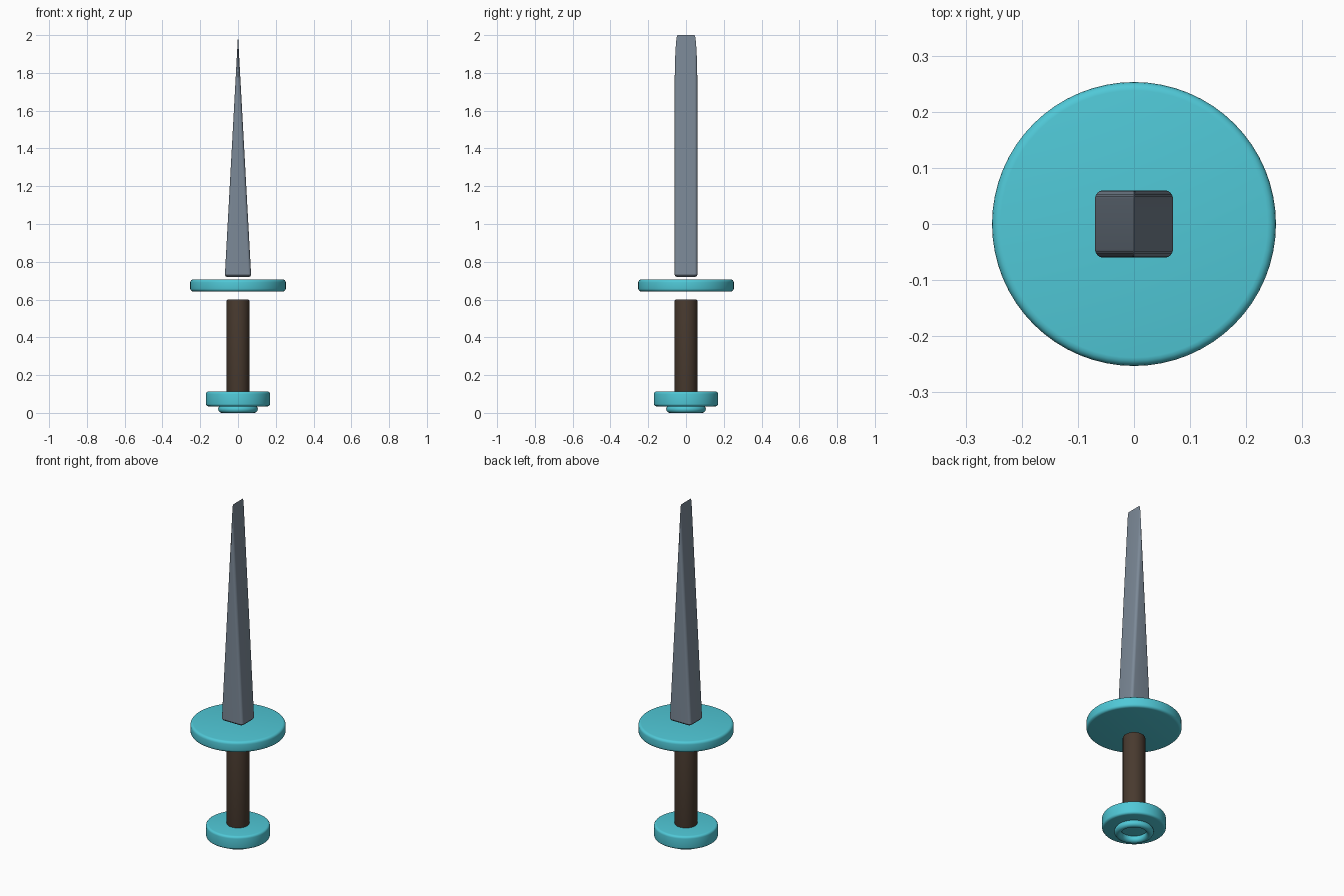
import bpy, bmesh, math

if "Cube" in bpy.data.objects:
    bpy.data.objects.remove(bpy.data.objects["Cube"])


def material(name, rgb):
    m = bpy.data.materials.new(name)
    m.diffuse_color = (*rgb, 1)
    m.use_nodes = True
    m.node_tree.nodes["Principled BSDF"].inputs["Base Color"].default_value = m.diffuse_color
    return m


teal = material("teal", (0.08, 0.58, 0.68))
brown = material("brown", (0.065, 0.042, 0.028))
steel = material("steel", (0.20, 0.25, 0.31))


def finish(ob, name, mat):
    ob.name = name
    ob.data.materials.append(mat)
    bpy.ops.object.select_all(action='DESELECT')
    ob.select_set(True)
    bpy.context.view_layer.objects.active = ob
    bpy.ops.object.shade_smooth_by_angle(angle=math.radians(35))


def disc(name, radius, z0, z1, bevel, mat):
    bpy.ops.mesh.primitive_cylinder_add(vertices=64, radius=radius, depth=z1 - z0,
                                        location=(0, 0, (z0 + z1) / 2))
    ob = bpy.context.object
    mod = ob.modifiers.new("rounded_rim", 'BEVEL')
    mod.width, mod.segments, mod.limit_method = bevel, 4, 'ANGLE'
    bpy.ops.object.modifier_apply(modifier=mod.name)
    finish(ob, name, mat)


# Handle parts
disc("guard", 0.253, 0.643, 0.706, 0.015, teal)
disc("grip", 0.06, 0.10, 0.60, 0.008, brown)
disc("pommel", 0.17, 0.035, 0.113, 0.013, teal)

# Ring under the pommel
bpy.ops.mesh.primitive_torus_add(major_radius=0.085, minor_radius=0.02, major_segments=64,
                                 minor_segments=16, location=(0, 0, 0.02))
finish(bpy.context.object, "pommel_ring", teal)

# Blade: wedge with rounded long edges that meet at a chisel tip
R, HALF_X, HALF_Y, Z0, Z1 = 0.015, 0.07, 0.06, 0.72, 2.0
STEPS = 6


def section(z, inset=0.0):
    w = HALF_X * (Z1 - z) / (Z1 - Z0)
    quarter = []
    for i in range(STEPS + 1):
        d = min(w, R * (1 - math.cos(i / STEPS * math.pi / 2)))
        y = HALF_Y - R + math.sqrt(max(0, R * R - (R - d) ** 2))
        quarter.append((w - d - inset, y - inset))
    half = quarter + [(-x, y) for x, y in reversed(quarter)]
    return half + [(-x, -y) for x, y in half]


levels = [(Z0, 0.01), (Z0 + 0.003, 0.005), (Z0 + 0.01, 0)]
levels += [(z, 0) for z in (1.2, 1.726, 1.78, 1.83, 1.88, 1.92, 1.95, 1.975, 1.99, 2.0)]
bm = bmesh.new()
rings = [[bm.verts.new((x, y, z)) for x, y in section(z, inset)] for z, inset in levels]
bm.faces.new(rings[0][::-1])
for low, high in zip(rings, rings[1:]):
    for i in range(len(low)):
        j = (i + 1) % len(low)
        bm.faces.new((low[i], low[j], high[j], high[i]))
bmesh.ops.remove_doubles(bm, verts=bm.verts, dist=0.00005)
bmesh.ops.recalc_face_normals(bm, faces=bm.faces)
mesh = bpy.data.meshes.new("blade")
bm.to_mesh(mesh)
bm.free()
blade = bpy.data.objects.new("blade", mesh)
bpy.context.collection.objects.link(blade)
finish(blade, "blade", steel)
